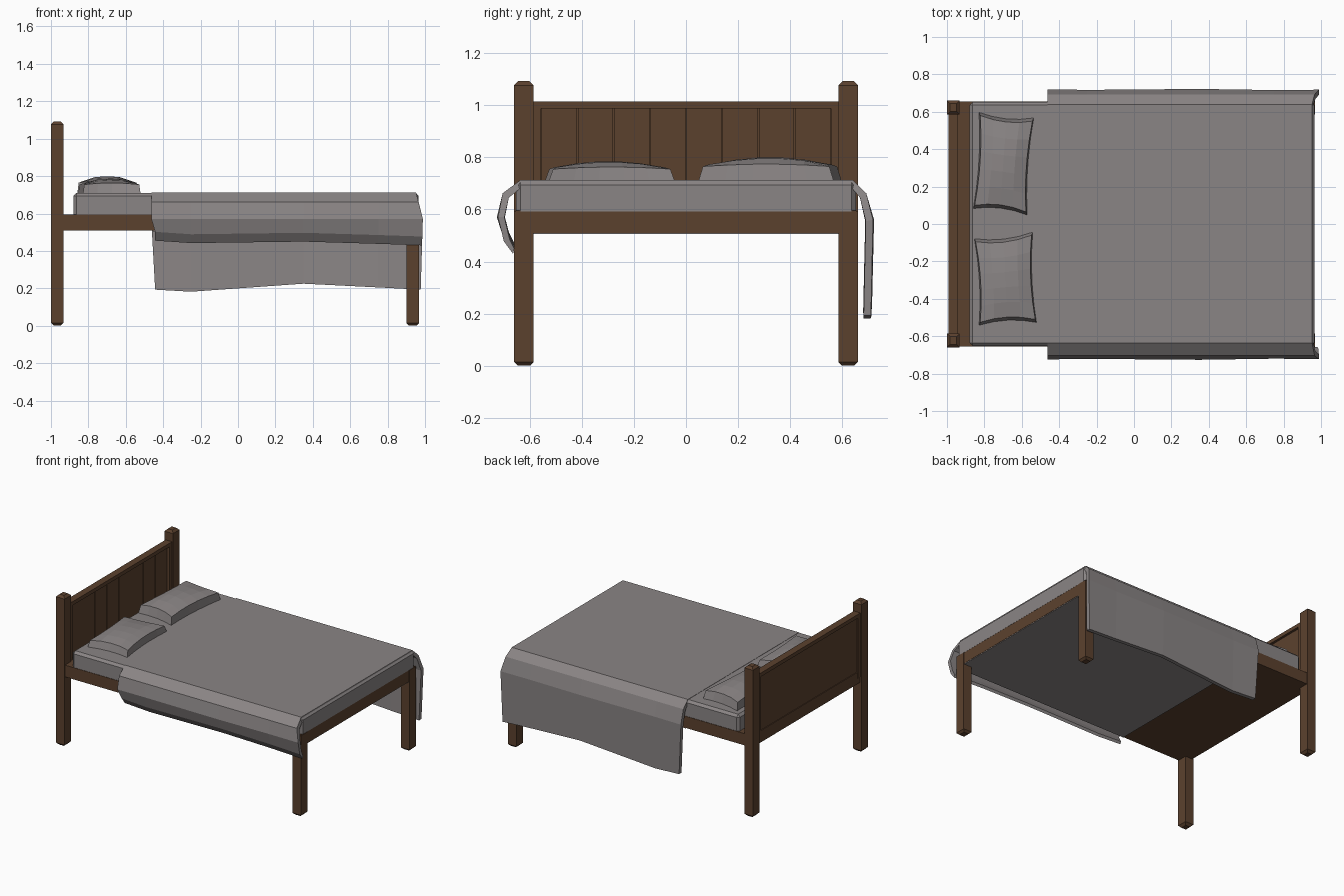
import bpy, bmesh, math

if "Cube" in bpy.data.objects:
    bpy.data.objects.remove(bpy.data.objects["Cube"])

def material(name, col):
    m = bpy.data.materials.new(name)
    m.diffuse_color = (*col, 1)
    m.use_nodes = True
    m.node_tree.nodes["Principled BSDF"].inputs["Base Color"].default_value = m.diffuse_color
    return m

WOOD = material("brown wood", (0.105, 0.053, 0.027))
CLOTH = material("grey cloth", (0.255, 0.235, 0.235))

def add(name, bm, mat):
    bmesh.ops.recalc_face_normals(bm, faces=bm.faces)
    me = bpy.data.meshes.new(name)
    bm.to_mesh(me)
    bm.free()
    me.materials.append(mat)
    ob = bpy.data.objects.new(name, me)
    bpy.context.collection.objects.link(ob)
    return ob

def box(name, x, y, z, mat, bevel=0, pick=None):
    """Box from ranges; pick chooses which edges get a chamfer."""
    bm = bmesh.new()
    bmesh.ops.create_cube(bm, size=1)
    for v in bm.verts:
        v.co = [(r[0] + r[1]) / 2 + c * (r[1] - r[0]) for r, c in zip((x, y, z), v.co)]
    if bevel:
        edges = [e for e in bm.edges if pick(e)]
        bmesh.ops.bevel(bm, geom=edges, offset=bevel, segments=1, affect='EDGES')
    return add(name, bm, mat)

def level(e):
    return abs(e.verts[0].co.z - e.verts[1].co.z) < 1e-5

# Posts and legs, with chamfered ends
for side, s in (("front", -1), ("back", 1)):
    y = sorted((s * 0.585, s * 0.66))
    box(side + "_head_post", (-1, -0.932), y, (0, 1.092), WOOD, 0.016, level)
    box(side + "_foot_leg", (0.9, 0.968), y, (0, 0.592), WOOD, 0.014,
        lambda e: level(e) and e.verts[0].co.z < 0.1)

# Bed base, with the blanket folded under it
box("bed_base", (-0.99, 0.964), (-0.655, 0.655), (0.51, 0.595), WOOD)
box("tucked_under_sheet", (-0.455, 0.962), (-0.652, 0.652), (0.505, 0.512), CLOTH)

# Headboard: frame and eight recessed boards
X = (-0.992, -0.94)
box("headboard_top_rail", X, (-0.59, 0.59), (0.988, 1.015), WOOD)
for side, s in (("front", -1), ("back", 1)):
    box(side + "_headboard_stile", X, sorted((s * 0.556, s * 0.59)), (0.55, 0.988), WOOD)
box("headboard_back_panel", (-0.985, -0.966), (-0.556, 0.556), (0.55, 0.99), WOOD)
w = 1.112 / 8
for i in range(8):
    y0 = -0.556 + i * w
    box(f"headboard_board_{i + 1}", (-0.97, -0.957), (y0 + 0.002, y0 + w - 0.002),
        (0.55, 0.989), WOOD)

# Mattress
box("mattress", (-0.88, 0.965), (-0.652, 0.652), (0.592, 0.711), CLOTH, 0.017,
    lambda e: not level(e) or e.verts[0].co.z > 0.65)

# Blanket: closed cross-section (y, z) lofted along x, hem height varies
outer = [(-0.66, 0.43), (-0.695, 0.477), (-0.718, 0.57), (-0.704, 0.662), (-0.635, 0.713),
         (0.64, 0.713), (0.692, 0.662), (0.714, 0.56), (0.706, 0.19)]
inner = [(0.678, 0.19), (0.686, 0.555), (0.668, 0.645), (0.63, 0.69),
         (-0.625, 0.69), (-0.68, 0.645), (-0.693, 0.57), (-0.673, 0.485), (-0.655, 0.45)]
# station x, back hem offset, front hem offset, sideways swell
stations = [(-0.455, 0.003, 0.025, 0.006), (-0.25, -0.008, 0.012, 0.003),
            (0.35, 0.035, 0.02, -0.008), (0.75, 0.015, 0.008, -0.002),
            (0.952, 0.003, 0.0, 0.004)]
bm = bmesh.new()
rings = []
for k, (x, back, front, swell) in enumerate(stations):
    ring = []
    for y, z in outer + inner:
        drop = 0.713 - z
        dx = 0
        if k == 4:    # foot corners flare out
            dx = min(drop, 0.14) * 0.26 - max(0, drop - 0.14) * 0.03
        elif k == 0:
            dx = 0.012 if drop > 0.2 else -0.008
        if y > 0 and z < 0.3:
            z += back
        elif y < 0 and z < 0.5:
            z += front
        if drop > 0.1:
            y += math.copysign(swell, y)
        ring.append(bm.verts.new((x + dx, y, z)))
    rings.append(ring)
n = len(rings[0])
for a, b in zip(rings, rings[1:]):
    for i in range(n):
        j = (i + 1) % n
        bm.faces.new((a[i], a[j], b[j], b[i]))
for r in (rings[0], rings[-1]):    # ends as strips between outer and inner line
    for i in range(n // 2 - 1):
        bm.faces.new((r[i], r[i + 1], r[n - 2 - i], r[n - 1 - i]))
add("blanket", bm, CLOTH)

# Pillows: bilinear grid between four corners, bulged top, pinched edges
def pillow(name, c, edge, rise, pinch):
    bm = bmesh.new()
    nu, nv = 4, 5
    def point(u, v, top):
        x, y = [(1 - u) * (1 - v) * c[0][k] + u * (1 - v) * c[1][k]
                + u * v * c[2][k] + (1 - u) * v * c[3][k] for k in (0, 1)]
        y -= pinch * 4 * u * (1 - u) * (2 * v - 1)
        x += 0.015 * 4 * v * (1 - v) * (1 - 2 * u)
        if not top:
            return (x, y, 0.7)
        # top is drawn in a little from the base outline
        y -= 0.02 * (2 * v - 1)
        x -= 0.008 * (2 * u - 1)
        bulge = (4 * u * (1 - u)) ** 0.6 * (0.35 + 0.65 * 4 * v * (1 - v))
        return (x, y, edge + rise * (0.75 * bulge + 0.25 * 4 * v * (1 - v)))
    grids = [[[bm.verts.new(point(i / nu, j / nv, t)) for j in range(nv + 1)]
              for i in range(nu + 1)] for t in (0, 1)]
    for g in grids:
        for i in range(nu):
            for j in range(nv):
                bm.faces.new((g[i][j], g[i + 1][j], g[i + 1][j + 1], g[i][j + 1]))
    rim = ([(i, 0) for i in range(nu)] + [(nu, j) for j in range(nv)]
           + [(i, nv) for i in range(nu, 0, -1)] + [(0, j) for j in range(nv, 0, -1)])
    lo, hi = grids
    for (a, b), (p, q) in zip(rim, rim[1:] + rim[:1]):
        bm.faces.new((lo[a][b], lo[p][q], hi[p][q], hi[a][b]))
    add(name, bm, CLOTH)

pillow("back_pillow", [(-0.86, 0.08), (-0.57, 0.045), (-0.535, 0.57), (-0.83, 0.6)],
       0.765, 0.035, 0.02)
pillow("front_pillow", [(-0.83, -0.545), (-0.52, -0.53), (-0.54, -0.04), (-0.855, -0.075)],
       0.755, 0.03, 0.02)
